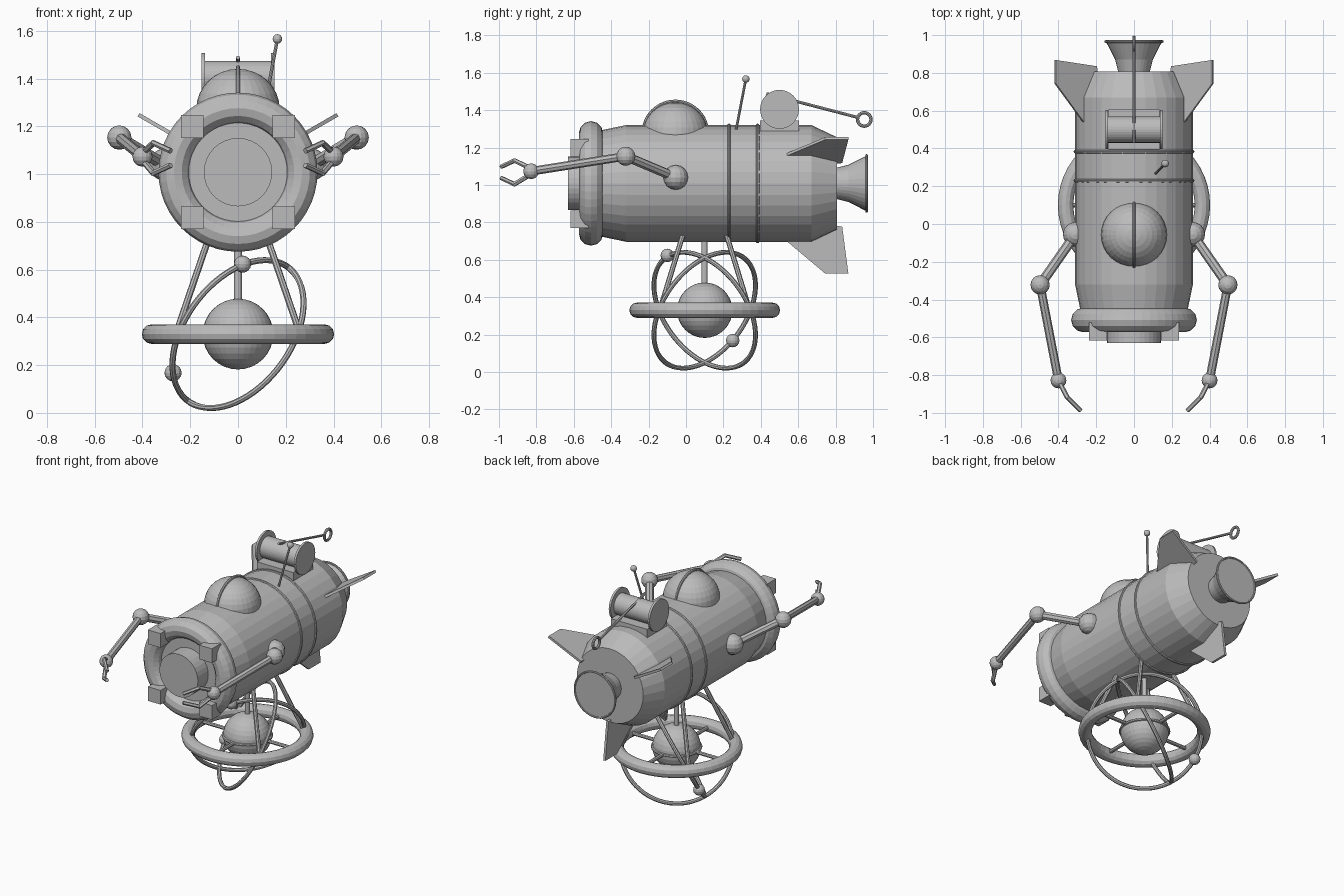
import bpy, bmesh, math
from mathutils import Vector, Matrix

if "Cube" in bpy.data.objects:
    bpy.data.objects.remove(bpy.data.objects["Cube"], do_unlink=True)

grey = bpy.data.materials.new("plain_grey")
grey.use_nodes = True
COLOUR = (0.5, 0.5, 0.5, 1)
grey.diffuse_color = COLOUR
grey.node_tree.nodes["Principled BSDF"].inputs["Base Color"].default_value = COLOUR

AXIS_Z = 1.008          # height of the hull axis
POD = Vector((0, 0.1, 0.33))  # centre of the hanging globe
X, Y, Z = Vector((1, 0, 0)), Vector((0, 1, 0)), Vector((0, 0, 1))


def finish(name, bm):
    bmesh.ops.recalc_face_normals(bm, faces=bm.faces)
    mesh = bpy.data.meshes.new(name)
    bm.to_mesh(mesh)
    bm.free()
    mesh.materials.append(grey)
    obj = bpy.data.objects.new(name, mesh)
    bpy.context.scene.collection.objects.link(obj)
    return obj


def aim(axis, centre):
    return Matrix.Translation(centre) @ Vector(axis).to_track_quat('Z', 'Y').to_matrix().to_4x4()


def lathe(name, profile, axis, centre, sides=32, closed=False):
    """Turn (radius, height) points around an axis."""
    bm = bmesh.new()
    rings = []
    for r, h in profile:
        rings.append([bm.verts.new((r * math.cos(a), r * math.sin(a), h))
                      for a in (math.tau * i / sides for i in range(sides))])
    pairs = list(zip(rings, rings[1:]))
    if closed:
        pairs.append((rings[-1], rings[0]))
    else:
        bm.faces.new(rings[0])
        bm.faces.new(rings[-1])
    for a, b in pairs:
        for i in range(sides):
            j = (i + 1) % sides
            bm.faces.new((a[i], a[j], b[j], b[i]))
    bm.transform(aim(axis, centre))
    return finish(name, bm)


def ring(name, major, minor, axis, centre, sides=48, tube=12):
    circle = [(major + minor * math.cos(math.tau * i / tube),
               minor * math.sin(math.tau * i / tube)) for i in range(tube)]
    return lathe(name, circle, axis, centre, sides, closed=True)


def rod(name, start, end, radius, sides=8):
    start, end = Vector(start), Vector(end)
    length = (end - start).length
    return lathe(name, [(radius, 0), (radius, length)], end - start, start, sides)


def ball(name, centre, radius, sides=16, squash=1.0):
    bm = bmesh.new()
    bmesh.ops.create_uvsphere(bm, u_segments=sides, v_segments=sides // 2, radius=radius)
    bm.transform(Matrix.Translation(centre) @ Matrix.Diagonal((1, 1, squash, 1)))
    return finish(name, bm)


def box(name, centre, size):
    bm = bmesh.new()
    bmesh.ops.create_cube(bm, size=1)
    bm.transform(Matrix.Translation(centre) @ Matrix.Diagonal((*size, 1)))
    return finish(name, bm)


# Hull, collar, port and bands
hub = Vector((0, 0, AXIS_Z))
lathe("hull", [(0.26, -0.52), (0.285, -0.45), (0.312, -0.32), (0.312, 0.67), (0.247, 0.807)], Y, hub)
ring("front_collar", 0.268, 0.065, Y, hub - Y * 0.508)
lathe("front_port", [(0.143, -0.63), (0.143, -0.5)], Y, hub)
for y in (0.23, 0.383):
    ring("hull_band", 0.311, 0.009, Y, hub + Y * y, tube=8)
for sx in (-1, 1):
    for sz in (-1, 1):
        box("front_block", (0.191 * sx, -0.57, AXIS_Z + 0.191 * sz), (0.095, 0.095, 0.095))

# Engine bell
lathe("engine_bell", [(0.08, 0.79), (0.1, 0.87), (0.15, 0.968)], Y, hub)
ring("bell_rim", 0.15, 0.007, Y, hub + Y * 0.966, tube=8)

# Cockpit dome with its rib
ball("dome", (0, -0.057, 1.275), 0.174, 32, 0.95)
ring("dome_rib", 0.172, 0.009, X, (0, -0.057, 1.275), tube=8)

# Whip antenna
rod("antenna_rod", (0.112, 0.265, 1.28), (0.165, 0.32, 1.566), 0.007)
ball("antenna_tip", (0.165, 0.32, 1.566), 0.02)

# Winch and tow line
box("winch_base", (0, 0.5, 1.295), (0.27, 0.21, 0.1))
lathe("winch_drum", [(0.07, -0.14), (0.07, 0.14)], X, (0, 0.5, 1.404))
for s in (-1, 1):
    lathe("winch_flange", [(0.104, -0.007), (0.104, 0.007)], X, (0.145 * s, 0.5, 1.404))
rod("tow_line", (0, 0.43, 1.488), (0, 0.918, 1.361), 0.008)
ring("tow_eye", 0.036, 0.009, X, (0, 0.953, 1.35), 24, 8)

# Tail fins, one flat plate turned around the hull axis
FIN = [(0.528, 0.3), (0.743, 0.481), (0.868, 0.481), (0.835, 0.23), (0.7, 0.22)]
for degrees in (30, 150, 270):
    bm = bmesh.new()
    face = bm.faces.new([bm.verts.new((r, y, -0.008)) for y, r in FIN])
    extruded = bmesh.ops.extrude_face_region(bm, geom=[face])
    bmesh.ops.translate(bm, vec=Z * 0.016,
                        verts=[v for v in extruded["geom"] if isinstance(v, bmesh.types.BMVert)])
    bm.transform(Matrix.Translation(hub) @ Matrix.Rotation(-math.radians(degrees), 4, 'Y'))
    finish("tail_fin", bm)

# Arms with two-fingered claws
for side, s in (("left", 1), ("right", -1)):
    shoulder = Vector((0.31 * s, -0.055, 1.04))
    elbow = Vector((0.497 * s, -0.322, 1.153))
    wrist = Vector((0.4 * s, -0.828, 1.073))
    ball(side + "_shoulder", shoulder, 0.066)
    ball(side + "_elbow", elbow, 0.051)
    ball(side + "_wrist", wrist, 0.042)
    rod(side + "_upper_arm", shoulder, elbow, 0.026)
    rod(side + "_forearm", elbow, wrist, 0.023)
    for up in (-1, 1):
        knuckle = Vector((0.354 * s, -0.917, 1.067 + 0.063 * up))
        tip = Vector((0.282 * s, -0.988, 1.067 + 0.03 * up))
        rod(side + "_claw_base", wrist + Z * 0.015 * up, knuckle, 0.013, 6)
        rod(side + "_claw_tip", knuckle, tip, 0.012, 6)
        ball(side + "_claw_knuckle", knuckle, 0.013, 8)

# Hanging globe, outer ring and supports
ball("globe", POD, 0.148, 32)
ring("globe_belt", 0.147, 0.01, Z, POD, tube=8)
ring("outer_ring", 0.362, 0.041, Z, POD)
rod("globe_strut", POD + Z * 0.13, POD + Z * 0.4, 0.016, 12)
for direction in (X, -X, Y, -Y):
    rod("ring_spoke", POD + direction * 0.13, POD + direction * 0.35, 0.012)
for sx in (-1, 1):
    for sy in (-1, 1):
        rod("ring_leg", (0.26 * sx, 0.1 + 0.24 * sy, 0.33),
            (0.118 * sx, 0.1 + 0.113 * sy, 0.745), 0.014)

# Tilted orbit rings, each carrying one bead
beads = {1: (-0.272, 0.15, -0.162), -1: (0.019, -0.2, 0.293)}
for s, bead in beads.items():
    ring("orbit_ring", 0.35, 0.013, (0.62, 0.63 * s, -0.465), POD, 64, 8)
    ball("orbit_bead", POD + Vector(bead), 0.036)
